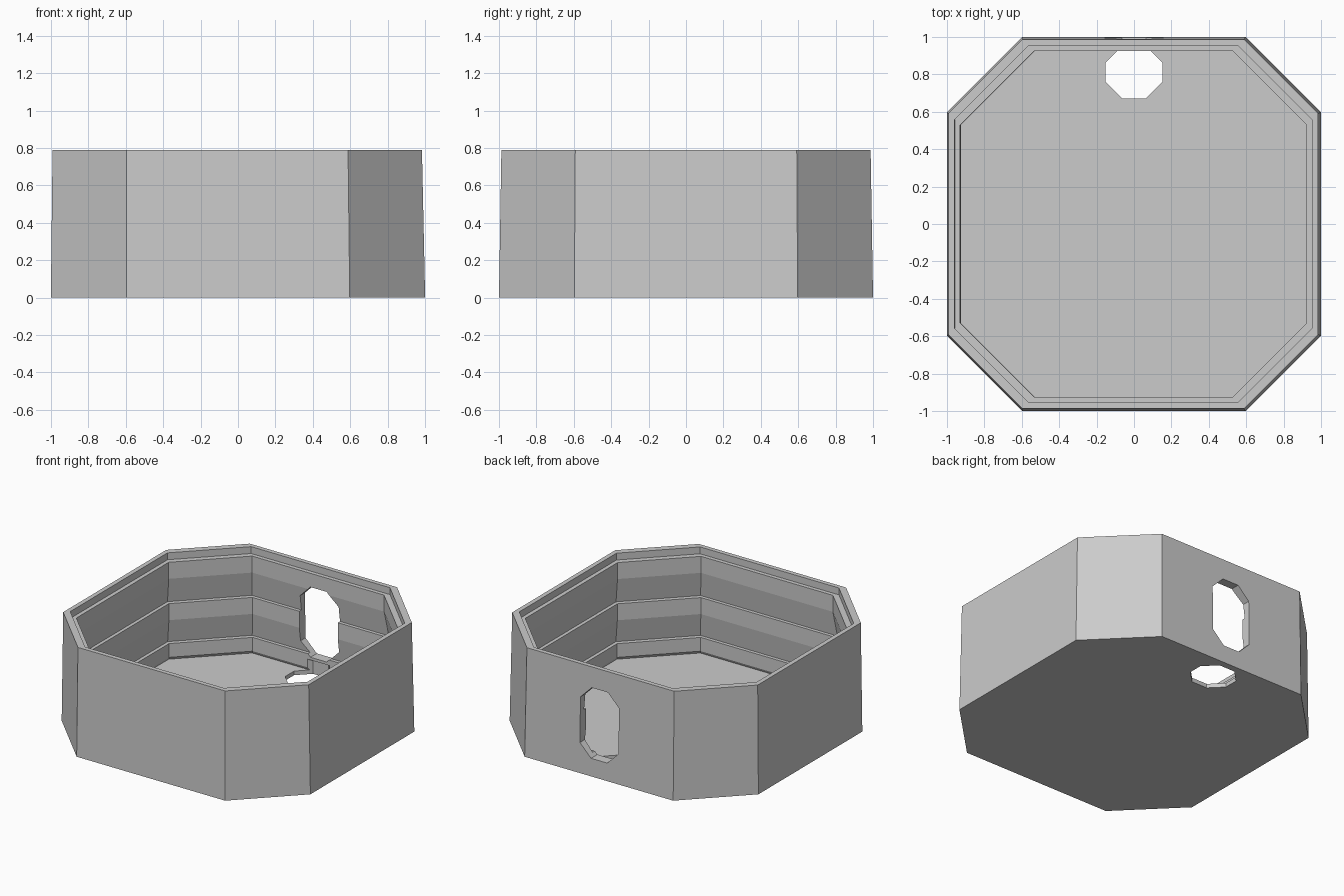
import bpy, bmesh

if "Cube" in bpy.data.objects:
    bpy.data.objects.remove(bpy.data.objects["Cube"])

grey = bpy.data.materials.new("light_grey")
grey.diffuse_color = (0.6, 0.6, 0.6, 1)
grey.use_nodes = True
grey.node_tree.nodes["Principled BSDF"].inputs["Base Color"].default_value = grey.diffuse_color


def octagon(a, b, c=None):
    """Eight corners: half width a, flat side half length b (height c)."""
    c = c or a
    d = b if c == a else c - (a - b)
    return [(b, -c), (a, -d), (a, d), (b, c), (-b, c), (-a, d), (-a, -d), (-b, -c)]


def loft(name, sections):
    """Join rings of points with faces and cap both ends."""
    bm = bmesh.new()
    rings = [[bm.verts.new(p) for p in s] for s in sections]
    for r, s in zip(rings, rings[1:]):
        n = len(r)
        for i in range(n):
            j = (i + 1) % n
            bm.faces.new((r[i], r[j], s[j], s[i]))
    bm.faces.new(rings[0][::-1])
    bm.faces.new(rings[-1])
    bmesh.ops.recalc_face_normals(bm, faces=bm.faces)
    mesh = bpy.data.meshes.new(name)
    bm.to_mesh(mesh)
    bm.free()
    mesh.materials.append(grey)
    ob = bpy.data.objects.new(name, mesh)
    bpy.context.collection.objects.link(ob)
    return ob


# Box wall profile: (half width, flat half length, height), outside then inside
IN, OUT = (0.925, 0.53), (0.95, 0.55)
profile = [(1.0, 0.597, 0), (0.987, 0.592, 0.79), (0.954, 0.558, 0.79), (0.954, 0.558, 0.74)]
# Saw-tooth steps down the inner wall
for top, mid, low in ((0.74, 0.62, 0.44), (0.44, 0.32, 0.15)):
    profile += [(*IN, top), (*IN, mid), (*OUT, low)]
profile += [(*IN, 0.15), (*IN, 0.05), (0.935, 0.54, 0.03)]
box = loft("octagonal_box", [[(x - 0.004 * z / 0.79, y, z) for x, y in octagon(a, b)]
                             for a, b, z in profile])

# Cutter for the opening in the back wall
wall_hole = octagon(0.155, 0.065, 0.255)
wall_cutter = loft("wall_opening_cutter",
                   [[(x, y, z + 0.385) for x, z in wall_hole] for y in (0.8, 1.1)])

# Cutter for the opening in the floor beside the back wall
floor_hole = octagon(0.153, 0.063, 0.141)
floor_cutter = loft("floor_opening_cutter",
                    [[(x, y + 0.811, z) for x, y in floor_hole] for z in (-0.1, 0.11)])

for cutter in (wall_cutter, floor_cutter):
    cutter.hide_render = True
    cutter.hide_viewport = True
    mod = box.modifiers.new(cutter.name, 'BOOLEAN')
    mod.operation = 'DIFFERENCE'
    mod.solver = 'EXACT'
    mod.object = cutter
